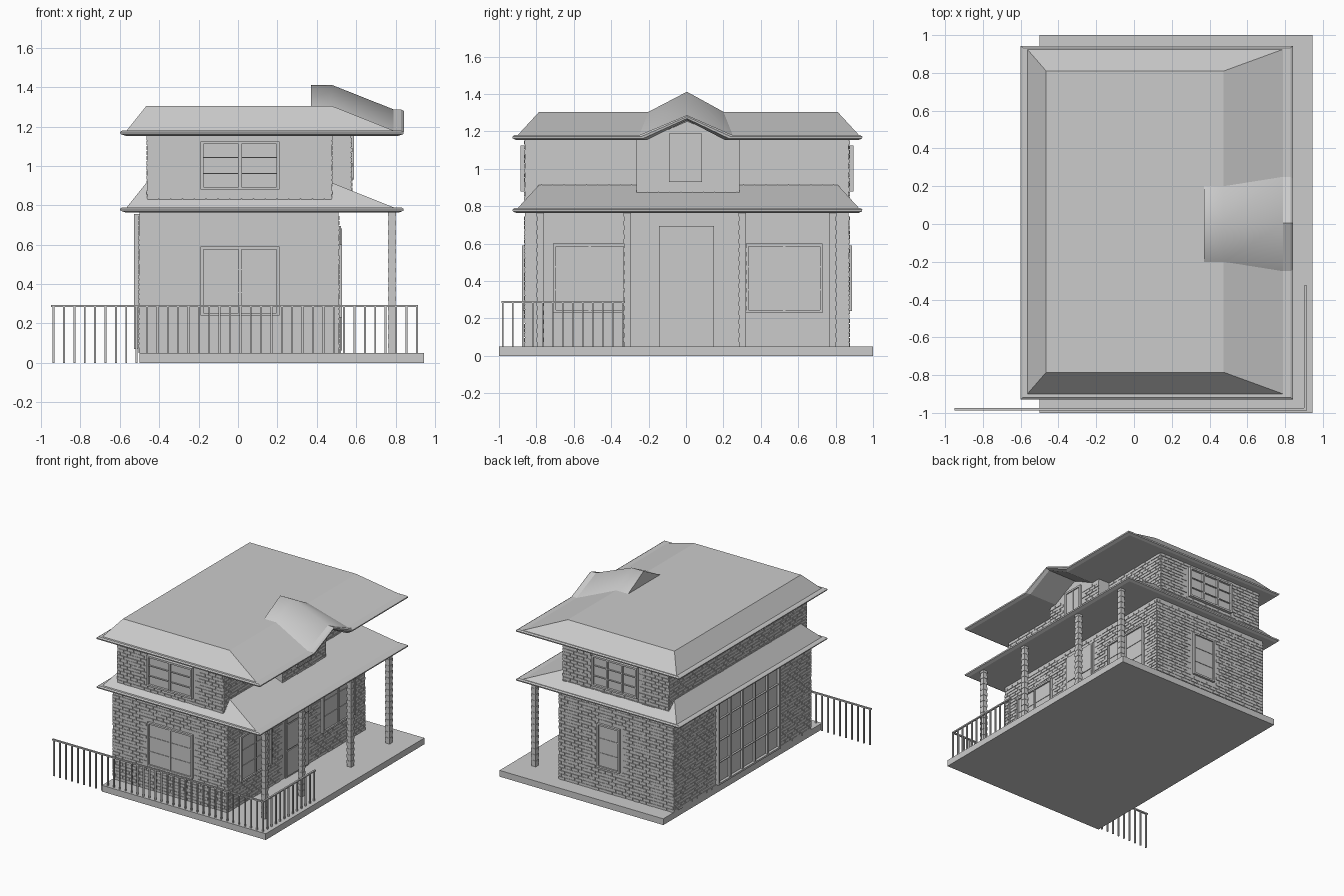
import bpy, bmesh, random
from mathutils import Vector

random.seed(4)
default = bpy.data.objects.get("Cube")
if default:
    bpy.data.objects.remove(default)

GREY = (0.6, 0.6, 0.6, 1)
grey = bpy.data.materials.new("plain grey")
grey.use_nodes = True
grey.diffuse_color = GREY
grey.node_tree.nodes["Principled BSDF"].inputs["Base Color"].default_value = GREY


def finish(name, bm):
    bmesh.ops.recalc_face_normals(bm, faces=bm.faces[:])
    mesh = bpy.data.meshes.new(name)
    bm.to_mesh(mesh)
    bm.free()
    mesh.materials.append(grey)
    obj = bpy.data.objects.new(name, mesh)
    bpy.context.scene.collection.objects.link(obj)
    return obj


def box(bm, lo, hi):
    lo, hi = Vector(lo), Vector(hi)
    verts = bmesh.ops.create_cube(bm, size=1)["verts"]
    for v in verts:
        v.co = (lo + hi) / 2 + v.co * (hi - lo)


def wall_box(bm, side, u0, u1, z0, z1, depth, back=0.01):
    """Box on a wall; side = (axis, wall position, outward sign)."""
    axis, pos, sign = side
    a, b = sorted((pos - sign * back, pos + sign * depth))
    if axis == "x":
        box(bm, (a, u0, z0), (b, u1, z1))
    else:
        box(bm, (u0, a, z0), (u1, b, z1))


def window(name, side, u0, u1, z0, z1, cols, rows, depth=0.018):
    bm = bmesh.new()
    t = 0.014
    wall_box(bm, side, u0, u1, z0, z1, 0.006)
    for u in (u0, u1 - t):
        wall_box(bm, side, u, u + t, z0, z1, depth)
    for z in (z0, z1 - t):
        wall_box(bm, side, u0 + t, u1 - t, z, z + t, depth)
    for i in range(1, cols):
        u = u0 + (u1 - u0) * i / cols
        wall_box(bm, side, u - t / 2, u + t / 2, z0 + t, z1 - t, depth - 0.004)
    for i in range(1, rows):
        z = z0 + (z1 - z0) * i / rows
        wall_box(bm, side, u0 + t, u1 - t, z - 0.003, z + 0.003, depth - 0.008)
    finish(name, bm)
    openings.setdefault(side, []).append((u0, u1, z0, z1))


def brick_face(name, side, u0, u1, z0, z1):
    """Rows of shallow bricks, left out where windows and doors sit."""
    bm = bmesh.new()
    length, height, gap = 0.06, 0.025, 0.004
    z, row = z0, 0
    while z + height <= z1 + 0.004:
        u = u0 - (length / 2 if row % 2 else 0)
        while u < u1 - gap:
            a, b = max(u, u0), min(u + length - gap, u1)
            top = z + height - gap
            blocked = any(b > o[0] and a < o[1] and top > o[2] and z < o[3]
                          for o in openings.get(side, []))
            if b - a > 0.008 and not blocked:
                wall_box(bm, side, a, b, z, top, random.uniform(0.002, 0.006), 0.001)
            u += length
        z += height
        row += 1
    finish(name, bm)


# Ground slab and wall cores
X0, X1, Y0, Y1 = -0.5, 0.51, -0.86, 0.87
UX0, UX1 = -0.46, 0.475
bm = bmesh.new()
box(bm, (-0.5, -1, 0), (0.945, 1, 0.05))
finish("base_slab", bm)
bm = bmesh.new()
box(bm, (X0, Y0, 0.05), (X1, Y1, 0.77))
finish("lower_walls", bm)
bm = bmesh.new()
box(bm, (UX0, Y0, 0.8), (UX1, Y1, 1.16))
finish("upper_walls", bm)

# Gabled bay under the raised eave
bm = bmesh.new()
outline = [(-0.265, 0.84), (0.285, 0.84), (0.285, 1.155), (0.22, 1.16),
           (0.007, 1.255), (-0.21, 1.16), (-0.265, 1.155)]
face = bm.faces.new([bm.verts.new((UX1 - 0.02, y, z)) for y, z in outline])
pushed = bmesh.ops.extrude_face_region(bm, geom=[face])["geom"]
for v in pushed:
    if isinstance(v, bmesh.types.BMVert):
        v.co.x = 0.575
finish("upper_bay", bm)

# Windows and doors
openings = {}
porch, back = ("x", X1, 1), ("x", X0, -1)
front, rear = ("y", Y0, -1), ("y", Y1, 1)
bay = ("x", 0.575, 1)
up_front, up_rear = ("y", Y0 - 0.0005, -1), ("y", Y1 + 0.0005, 1)
up_porch, up_back = ("x", UX1, 1), ("x", UX0, -1)
window("porch_window_right", porch, -0.71, -0.32, 0.23, 0.6, 2, 3)
window("porch_window_left", porch, 0.32, 0.73, 0.23, 0.6, 2, 3)
window("front_window", front, -0.19, 0.21, 0.24, 0.59, 2, 3)
window("front_upper_window", up_front, -0.19, 0.21, 0.88, 1.125, 2, 3, 0.024)
window("rear_window", rear, -0.03, 0.17, 0.24, 0.59, 1, 3)
window("rear_upper_window", up_rear, -0.19, 0.21, 0.88, 1.125, 3, 3, 0.024)
window("bay_window", bay, -0.09, 0.085, 0.93, 1.19, 2, 3, 0.014)
window("back_glass_doors", back, -0.44, 0.34, 0.07, 0.755, 5, 4, 0.028)

# Entrance door with three raised panels
bm = bmesh.new()
wall_box(bm, porch, -0.145, 0.15, 0.05, 0.695, 0.012)
for z in (0.062, 0.272, 0.482):
    wall_box(bm, porch, -0.133, 0.138, z, z + 0.2, 0.018)
finish("entrance_door", bm)
openings[porch].append((-0.145, 0.15, 0.05, 0.695))

# Brick facing
for name, side, u0, u1 in (("porch", porch, Y0, Y1), ("back", back, Y0, Y1),
                           ("front", front, X0, X1), ("rear", rear, X0, X1)):
    brick_face(name + "_lower_bricks", side, u0, u1, 0.05, 0.765)
for name, side, u0, u1 in (("porch", up_porch, Y0, Y1), ("back", up_back, Y0, Y1),
                           ("front", up_front, UX0, UX1), ("rear", up_rear, UX0, UX1)):
    brick_face(name + "_upper_bricks", side, u0, u1, 0.83, 1.155)
brick_face("bay_bricks", bay, -0.265, 0.285, 0.87, 1.15)


# Hipped roofs with a rounded eave lip
def roof(name, z, wall, bump):
    rings = [  # x0, x1, y0, y1, height, half width of the raised part
        (-0.465, 0.475, -0.785, 0.81, 0.152, 0.2),
        (-0.565, 0.79, -0.9, 0.925, 0.027, 0.25),
        (-0.588, 0.828, -0.918, 0.933, 0.027, 0.25),
        (-0.6, 0.842, -0.928, 0.943, 0.019, 0.24),
        (-0.597, 0.84, -0.926, 0.941, 0.009, 0.23),
        (-0.57, 0.815, -0.905, 0.92, 0.0, 0.21),
        (*wall, 0.0, 0.21)]
    bm = bmesh.new()
    loops = []
    for x0, x1, y0, y1, h, w in rings:
        pts = [(x0, y0, 0), (x1, y0, 0), (x1, -w, 0), (x1, 0.005, bump),
               (x1, w, 0), (x1, y1, 0), (x0, y1, 0)]
        loops.append([bm.verts.new((x, y, z + h + b)) for x, y, b in pts])
    for k, (a, b) in enumerate(zip(loops, loops[1:])):
        for i in range(7):
            j = (i + 1) % 7
            f = bm.faces.new((a[i], a[j], b[j], b[i]))
            f.smooth = bump > 0 and k == 0 and i in (2, 3)
    top = loops[0]
    bm.faces.new([top[i] for i in (0, 1, 2, 4, 5, 6)])
    if bump:
        # ridge running back over the flat roof
        r, p, l = [bm.verts.new((0.37, v.co.y, v.co.z)) for v in top[2:5]]
        for quad in ((top[2], top[3], p, r), (top[3], top[4], l, p)):
            bm.faces.new(quad).smooth = True
        bm.faces.new((r, p, l))
    finish(name, bm)


roof("lower_roof", 0.763, (X0, X1, Y0, Y1), 0)
roof("upper_roof", 1.153, (UX0, UX1, Y0, Y1), 0.107)

# Porch columns of stacked stone
for n, y in enumerate((-0.78, -0.315, 0.3, 0.785)):
    bm = bmesh.new()
    step = 0.024
    for i in range(30):
        r = 0.02 if i % 2 else 0.0175
        z = 0.05 + i * step
        box(bm, (0.782 - r, y - r, z), (0.782 + r, y + r, z + step))
    finish(f"porch_column_{n + 1}", bm)

# Corner railing
bm = bmesh.new()
RY, RX, t = -0.98, 0.908, 0.005
box(bm, (-0.95, RY - 0.007, 0.283), (RX + 0.007, RY + 0.007, 0.293))
box(bm, (RX - 0.007, RY + 0.007, 0.283), (RX + 0.007, -0.325, 0.293))
for i in range(36):
    x = RX - i * 0.0527
    box(bm, (x - t, RY - t, 0), (x + t, RY + t, 0.284))
for i in range(1, 13):
    y = RY + i * 0.0535
    box(bm, (RX - t, y - t, 0.04), (RX + t, y + t, 0.284))
finish("railing", bm)
